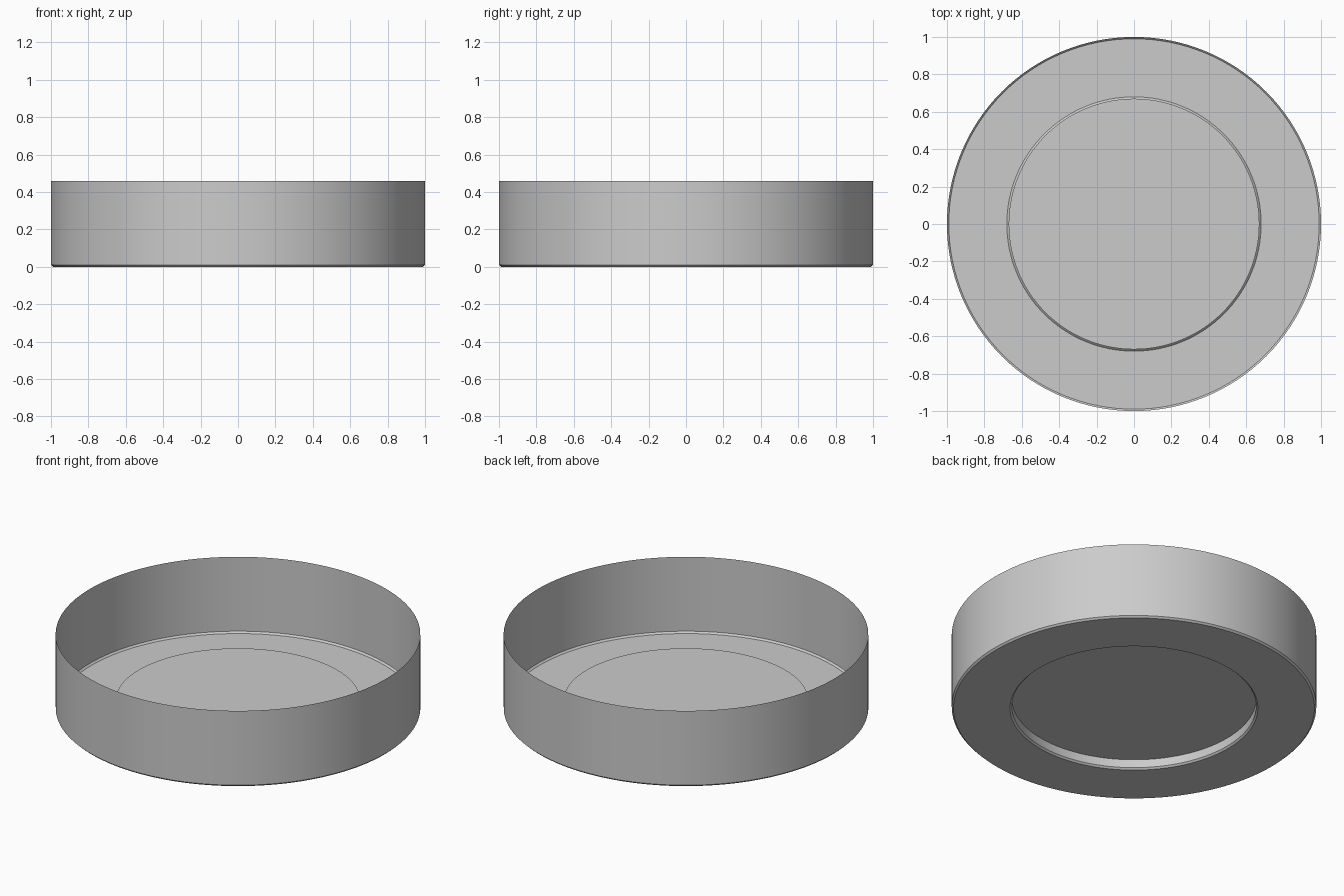
import bpy, bmesh, math

if "Cube" in bpy.data.objects:
    bpy.data.objects.remove(bpy.data.objects["Cube"])

SEGMENTS = 128

# Half profile (radius, height): thin wall, chamfered foot, raised centre panel
PROFILE = [(1.0, 0.46), (1.0, 0.01), (0.99, 0.0),
           (0.68, 0.0), (0.67, 0.01), (0.67, 0.06)]

bm = bmesh.new()
rings = []
for r, z in PROFILE:
    rings.append([bm.verts.new((r * math.cos(2 * math.pi * i / SEGMENTS),
                                r * math.sin(2 * math.pi * i / SEGMENTS), z))
                  for i in range(SEGMENTS)])

# Wall, foot ring and recess side
for upper, lower in zip(rings, rings[1:]):
    for i in range(SEGMENTS):
        j = (i + 1) % SEGMENTS
        bm.faces.new((upper[i], lower[i], lower[j], upper[j]))

# Raised centre panel, facing down like the rest of the outer skin
bm.faces.new(rings[-1][::-1])

mesh = bpy.data.meshes.new("shallow_dish")
bm.to_mesh(mesh)
bm.free()
dish = bpy.data.objects.new("shallow_dish", mesh)
bpy.context.collection.objects.link(dish)

# Smooth the round surfaces, keep the chamfer edges crisp
bpy.context.view_layer.objects.active = dish
dish.select_set(True)
bpy.ops.object.shade_smooth_by_angle(angle=math.radians(30))
